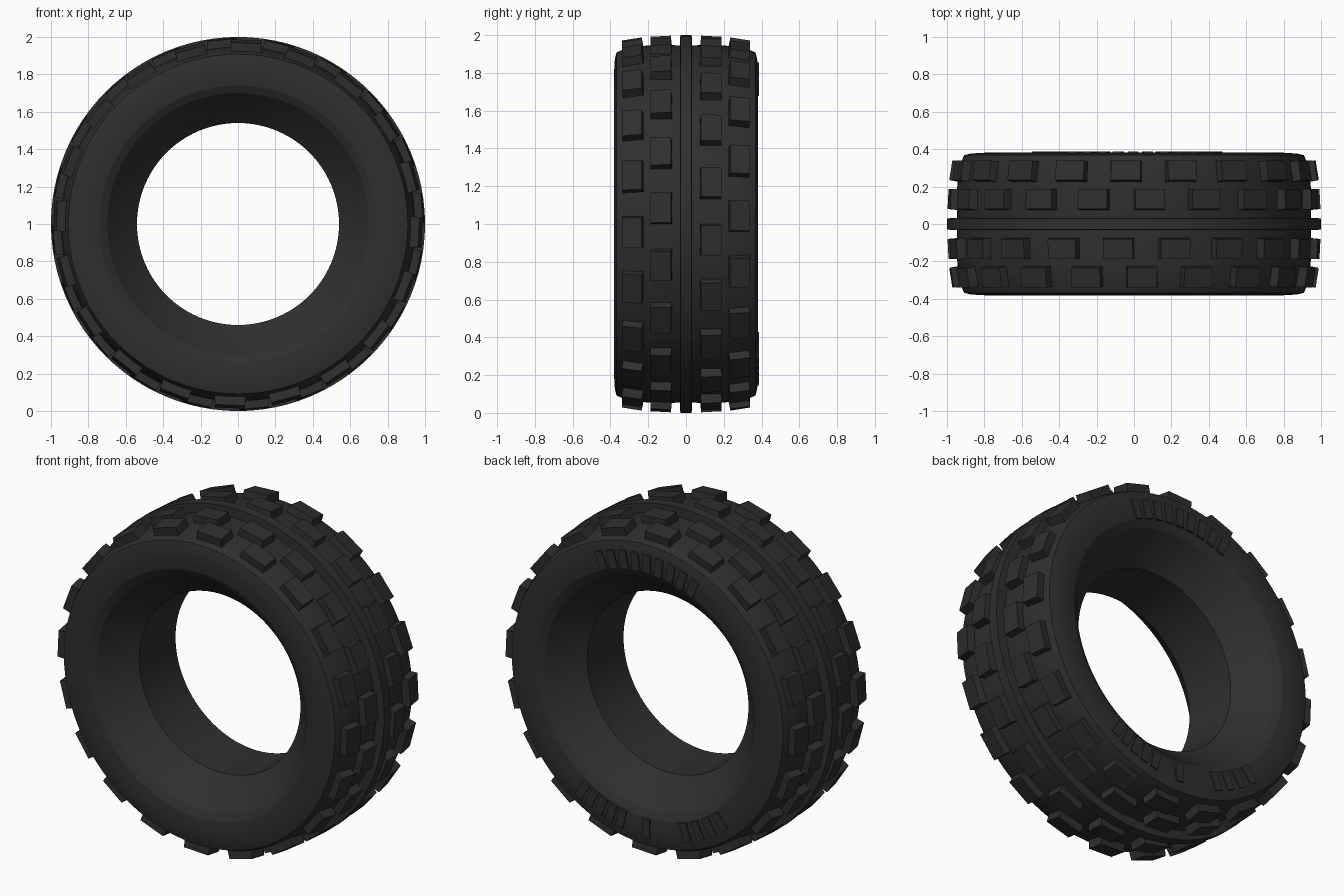
import bpy, bmesh, math
from mathutils import Matrix, Vector

cube = bpy.data.objects.get("Cube")
if cube:
    bpy.data.objects.remove(cube, do_unlink=True)

rubber = bpy.data.materials.new("black_rubber")
rubber.use_nodes = True
color = (0.028, 0.028, 0.028, 1)
rubber.diffuse_color = color
shader = rubber.node_tree.nodes["Principled BSDF"]
shader.inputs["Base Color"].default_value = color
shader.inputs["Roughness"].default_value = 0.8

AXLE = Matrix.Translation((0, 0, 1))


def finish(name, bm, sharp=20):
    """Turn a bmesh into a shaded object centred on the axle."""
    bmesh.ops.recalc_face_normals(bm, faces=bm.faces)
    bm.transform(AXLE)
    mesh = bpy.data.meshes.new(name)
    bm.to_mesh(mesh)
    bm.free()
    mesh.materials.append(rubber)
    mesh.shade_smooth()
    mesh.set_sharp_from_angle(angle=math.radians(sharp))
    obj = bpy.data.objects.new(name, mesh)
    bpy.context.collection.objects.link(obj)
    return obj


def lathe(name, half_profile, segments=96):
    """Spin a (radius, y) half profile, mirrored across y = 0, around the axle."""
    points = half_profile + [(r, -y) for r, y in reversed(half_profile)]
    bm = bmesh.new()
    verts = [bm.verts.new((r, y, 0)) for r, y in points]
    edges = [bm.edges.new((a, b)) for a, b in zip(verts, verts[1:] + verts[:1])]
    bmesh.ops.spin(bm, geom=verts + edges, cent=(0, 0, 0), axis=(0, 1, 0),
                   angle=math.tau, steps=segments)
    bmesh.ops.remove_doubles(bm, verts=bm.verts, dist=0.0005)
    return finish(name, bm)


def add_block(bm, size, place, taper=1.0):
    """Box whose outward (+x) face is narrowed by the taper."""
    verts = bmesh.ops.create_cube(bm, size=1)["verts"]
    for v in verts:
        k = taper if v.co.x > 0 else 1
        v.co = place @ Vector((v.co.x * size[0], v.co.y * size[1] * k, v.co.z * size[2] * k))


def around(degrees):
    return Matrix.Rotation(-math.radians(degrees), 4, 'Y')


# Tyre carcass: raised centre rib, crown, shoulder, sidewall, rim flare, bead seat
lathe("tyre_body", [
    (1.0, 0.03), (0.945, 0.033), (0.947, 0.07), (0.947, 0.18), (0.94, 0.25),
    (0.925, 0.33), (0.908, 0.368), (0.87, 0.377), (0.80, 0.381), (0.74, 0.372),
    (0.70, 0.35), (0.62, 0.25), (0.54, 0.174),
])

# Tread blocks: name, y centre, top radius, outward tilt, angular offset, axial width
BLOCKS = 20
rows = [("inner", 0.134, 0.991, 3, -5, 0.115), ("outer", 0.287, 0.977, 9, 2.6, 0.112)]
for name, y, top, tilt, offset, width in rows:
    for side, label in ((1, "back"), (-1, "front")):
        bm = bmesh.new()
        for i in range(BLOCKS):
            place = (around(side * offset + i * 360 / BLOCKS)
                     @ Matrix.Translation((top, side * y, 0))
                     @ Matrix.Rotation(math.radians(side * tilt), 4, 'Z')
                     @ Matrix.Translation((-0.04, 0, 0)))
            add_block(bm, (0.08, width, 0.17), place, 0.94)
        finish(f"{label}_{name}_tread_blocks", bm)

# Raised radial bars in three groups on the back sidewall: start, step, count
bm = bmesh.new()
for start, step, count in ((68, 5.6, 9), (-78, 5, 5), (-90, 0, 1), (-128, 6.3, 4)):
    for i in range(count):
        place = around(start + i * step) @ Matrix.Translation((0.80, 0.378, 0))
        add_block(bm, (0.11, 0.018, 0.05), place)
finish("sidewall_bars", bm)
